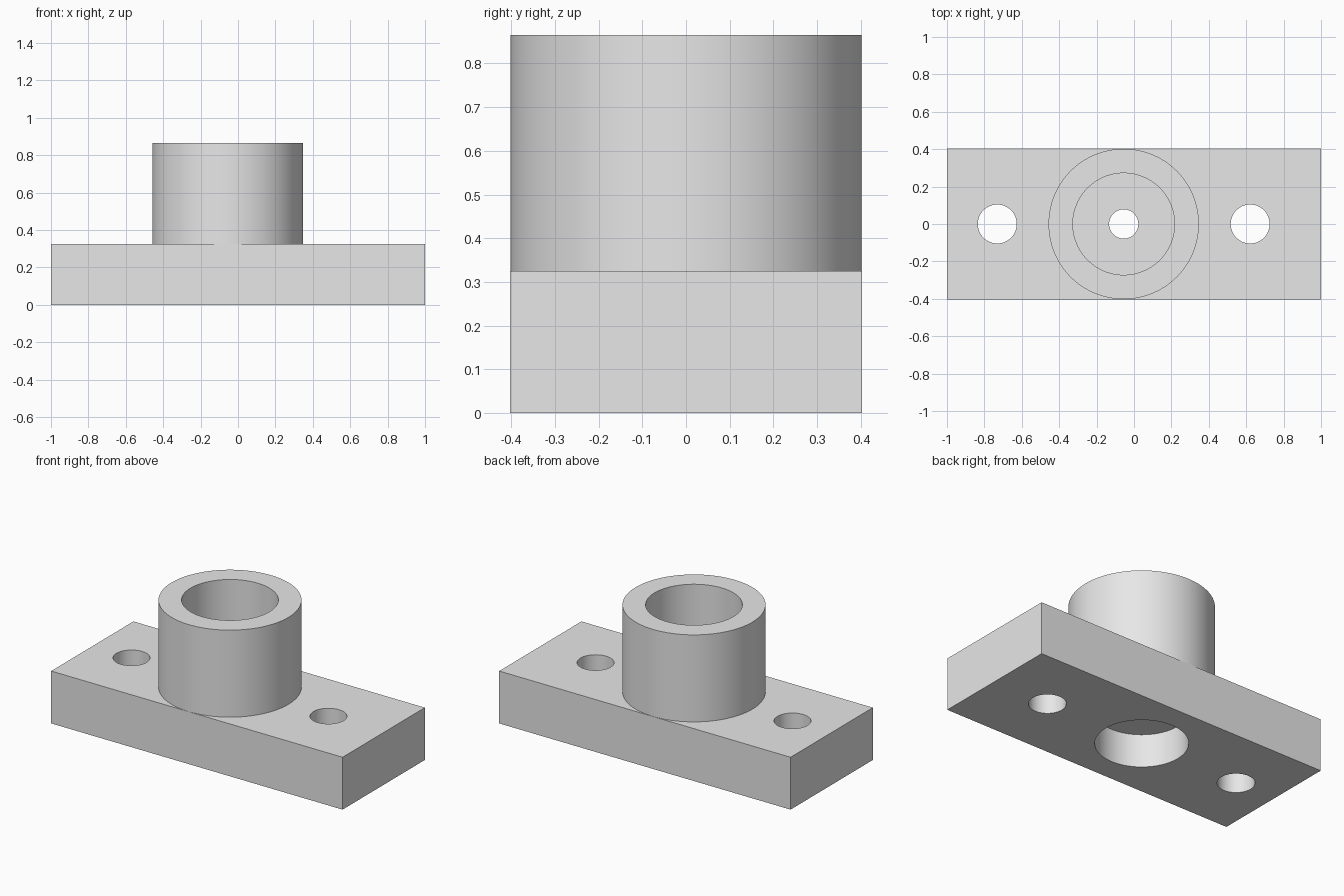
import bpy
import math

if "Cube" in bpy.data.objects:
    bpy.data.objects.remove(bpy.data.objects["Cube"])

AXIS_X = -0.055                      # centre line of the boss
HALF_Y, PLATE_H, TOP = 0.403, 0.325, 0.865

grey = bpy.data.materials.new("plain_grey")
grey.diffuse_color = (0.8, 0.8, 0.8, 1.0)
grey.use_nodes = True
grey.node_tree.nodes["Principled BSDF"].inputs["Base Color"].default_value = grey.diffuse_color


def cylinder(name, x, radius, z0, z1, sides=96):
    bpy.ops.mesh.primitive_cylinder_add(
        vertices=sides, radius=radius, depth=z1 - z0,
        location=(x, 0, (z0 + z1) / 2))
    ob = bpy.context.object
    ob.name = name
    ob.data.materials.append(grey)
    return ob


def combine(body, tool, operation):
    bpy.context.view_layer.objects.active = body
    mod = body.modifiers.new(operation.lower(), "BOOLEAN")
    mod.operation, mod.solver, mod.object = operation, "EXACT", tool
    bpy.ops.object.modifier_apply(modifier=mod.name)
    bpy.data.objects.remove(tool, do_unlink=True)


# Rectangular mounting plate
bpy.ops.mesh.primitive_cube_add(size=1, location=(0, 0, PLATE_H / 2))
flange = bpy.context.object
flange.name = "flanged_bushing"
flange.scale = (2, 2 * HALF_Y, PLATE_H)
bpy.ops.object.transform_apply(location=True, rotation=False, scale=True)
flange.data.materials.append(grey)

# Round boss standing on the plate
combine(flange, cylinder("boss", AXIS_X, 0.402, 0.15, TOP, 128), "UNION")

# Upper bore, lower recess and the small hole joining them
combine(flange, cylinder("bore", AXIS_X, 0.272, 0.30, TOP + 0.1), "DIFFERENCE")
combine(flange, cylinder("recess", AXIS_X, 0.258, -0.1, 0.204), "DIFFERENCE")
combine(flange, cylinder("centre_hole", AXIS_X, 0.078, 0.1, 0.5, 64), "DIFFERENCE")

# Two bolt holes either side of the boss
for side in (-1, 1):
    hole = cylinder("bolt_hole", AXIS_X + side * 0.676, 0.104, -0.1, 0.5, 64)
    combine(flange, hole, "DIFFERENCE")

# Smooth round walls, sharp edges
bpy.ops.object.select_all(action="DESELECT")
flange.select_set(True)
bpy.context.view_layer.objects.active = flange
bpy.ops.object.shade_smooth_by_angle(angle=math.radians(30))
